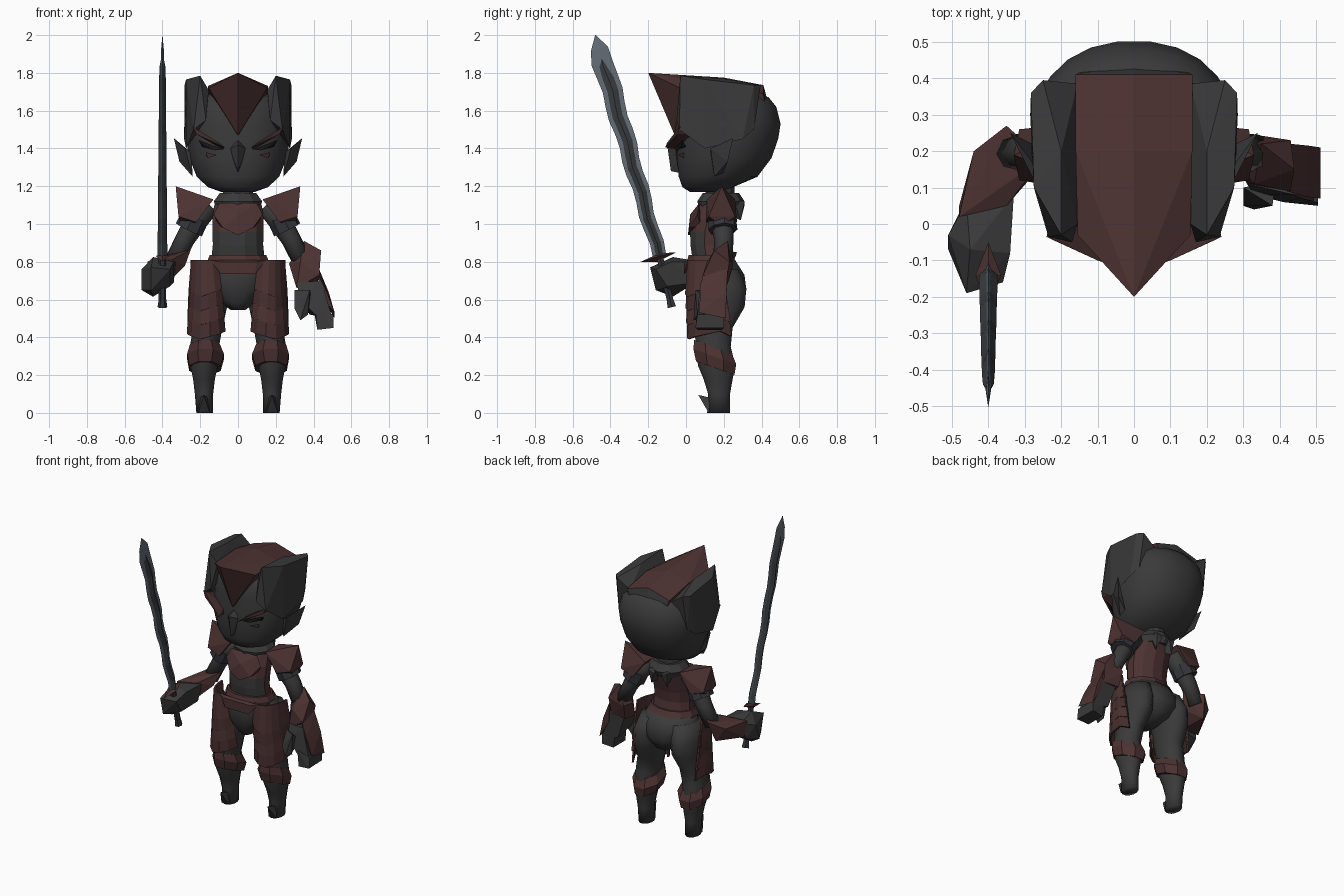
import bpy, bmesh, math
from mathutils import Vector


def material(name, rgb):
    m = bpy.data.materials.new(name)
    m.diffuse_color = (*rgb, 1)
    return m


GRAY = material("charcoal cloth", (0.042, 0.042, 0.042))
RED = material("dull red armour", (0.075, 0.032, 0.032))
DARKRED = material("deep red plates", (0.062, 0.027, 0.027))
BLACK = material("near black", (0.010, 0.009, 0.009))
SLATE = material("dark slate", (0.034, 0.036, 0.042))
STEEL = material("blade steel", (0.13, 0.155, 0.185))
CORE = material("blade core", (0.045, 0.05, 0.054))


def finish(name, bm, mat, mirror=False, smooth=False):
    bmesh.ops.recalc_face_normals(bm, faces=bm.faces[:])
    me = bpy.data.meshes.new(name)
    bm.to_mesh(me)
    bm.free()
    me.materials.append(mat)
    for p in me.polygons:
        p.use_smooth = smooth
    ob = bpy.data.objects.new(name, me)
    bpy.context.scene.collection.objects.link(ob)
    if mirror:
        ob.modifiers.new("mirror", 'MIRROR')
    return ob


def hull(name, pts, mat, mirror=False):
    """Faceted convex part from a few corner points."""
    bm = bmesh.new()
    vs = [bm.verts.new(p) for p in pts]
    bmesh.ops.convex_hull(bm, input=vs)
    loose = [v for v in bm.verts if not v.link_faces]
    bmesh.ops.delete(bm, geom=loose, context='VERTS')
    return finish(name, bm, mat, mirror)


def skin(name, rings, mat, mirror=False, smooth=False):
    """Closed skin over equal-length rings of points."""
    bm = bmesh.new()
    rows = [[bm.verts.new(p) for p in r] for r in rings]
    n = len(rows[0])
    for a, b in zip(rows, rows[1:]):
        for i in range(n):
            bm.faces.new((a[i], a[(i + 1) % n], b[(i + 1) % n], b[i]))
    bm.faces.new(rows[0][::-1])
    bm.faces.new(rows[-1])
    return finish(name, bm, mat, mirror, smooth)


def loft(name, rows, mat, n=12, power=1.0, **kw):
    """rows: (z, centre x, half width, front y, back y)."""
    def bend(c):
        return math.copysign(abs(c) ** power, c)
    rings = []
    for z, x, rx, y0, y1 in rows:
        angs = [2 * math.pi * (i + 0.5) / n for i in range(n)]
        rings.append([(x + rx * bend(math.cos(a)),
                       (y0 + y1) / 2 + (y1 - y0) / 2 * bend(math.sin(a)), z) for a in angs])
    return skin(name, rings, mat, **kw)


def tube(name, path, mat, n=8, **kw):
    """path: (point, radius)."""
    pts = [Vector(p) for p, r in path]
    rings = []
    for i, (p, r) in enumerate(path):
        t = pts[min(i + 1, len(pts) - 1)] - pts[max(i - 1, 0)]
        q = t.to_track_quat('Z', 'Y')
        rings.append([pts[i] + q @ Vector((r * math.cos(2 * math.pi * k / n),
                                           r * math.sin(2 * math.pi * k / n), 0)) for k in range(n)])
    return skin(name, rings, mat, **kw)


# head
loft("head", [(1.17, 0, .09, .02, .2), (1.195, 0, .16, -.02, .25), (1.25, 0, .22, -.04, .38),
              (1.35, 0, .26, -.05, .455), (1.45, 0, .278, -.045, .49), (1.53, 0, .283, -.04, .503),
              (1.62, 0, .265, -.03, .48), (1.67, 0, .225, 0, .44), (1.695, 0, .14, .05, .38)],
     GRAY, n=24, power=.9, smooth=True)
# helmet crest with a forward point, dark at the back
crest = hull("helmet_crest", [(0, -.2, 1.8), (0, .2, 1.775), (0, .41, 1.735)] + [
    p for s in (-1, 1) for p in [(.155 * s, -.03, 1.72), (.16 * s, .2, 1.73), (.16 * s, .41, 1.69)]]
    + [(0, -.06, 1.47), (-.14, .42, 1.62), (.14, .42, 1.62), (0, .44, 1.62)], RED)
crest.data.materials.append(GRAY)
for p in crest.data.polygons:
    if p.normal.y > .6:
        p.material_index = 1
# helmet side fins
hull("helmet_side_fin", [(.155, .385, 1.67), (.155, 0, 1.71), (.2, -.03, 1.785), (.2, .2, 1.77),
                         (.275, .1, 1.765), (.283, .36, 1.735), (.25, .395, 1.735), (.17, -.05, 1.55),
                         (.235, -.035, 1.5), (.275, .1, 1.4), (.285, .3, 1.45), (.26, .36, 1.5)],
     GRAY, True)
# ears
hull("ear", [(.25, .13, 1.38), (.28, .13, 1.4), (.24, .15, 1.25), (.24, .2, 1.27),
             (.34, .25, 1.455), (.31, .22, 1.33)], GRAY, True)
# face mask: brows, eye slits, nose, cheek marks
hull("brow", [(.07, -.11, 1.405), (.1, -.1, 1.43), (.24, -.035, 1.515), (.22, -.045, 1.475),
              (.08, -.04, 1.395), (.22, .06, 1.48), (.1, 0, 1.43)], DARKRED, True)
hull("eye_slit", [(.08, -.06, 1.395), (.21, -.02, 1.445), (.18, -.025, 1.41), (.12, -.05, 1.39),
                  (.1, -.03, 1.4), (.19, 0, 1.41)], BLACK, True)
hull("nose_guard", [(-.04, -.055, 1.40), (.04, -.055, 1.40), (0, -.1, 1.42), (0, -.08, 1.28),
                    (-.025, -.05, 1.34), (.025, -.05, 1.34), (0, -.03, 1.27), (0, -.03, 1.45)], GRAY)
hull("cheek_mark", [(.11, -.042, 1.365), (.17, -.014, 1.38), (.16, -.016, 1.35), (.13, -.025, 1.36),
                    (.17, 0, 1.36)], DARKRED, True)

# neck, collar and the scarf knot behind it
loft("neck", [(1.05, 0, .09, .1, .26), (1.2, 0, .08, .1, .26)], GRAY)
loft("collar", [(1.08, 0, .12, .07, .29), (1.12, 0, .135, .06, .31), (1.165, 0, .1, .09, .28)], GRAY, n=10)
hull("scarf_knot", [(.02, .26, 1.14), (.09, .25, 1.13), (.07, .31, 1.12), (.03, .31, 1.1),
                    (.06, .29, 1.02), (.03, .24, 1.04)], GRAY, True)
# chest armour, with a cloth belly in front
torso = loft("torso", [(.82, 0, .145, .03, .24), (.89, 0, .138, .02, .23), (.96, 0, .14, .018, .24),
                       (1.03, 0, .14, .03, .26), (1.1, 0, .13, .07, .28), (1.14, 0, .09, .11, .27)], RED)
torso.data.materials.append(GRAY)
for p in torso.data.polygons:
    if p.normal.y < -.2 and p.center.z < .99:
        p.material_index = 1
hull("chest_plate", [(-.13, .06, 1.05), (.13, .06, 1.05), (-.08, .02, .98), (.08, .02, .98),
                     (0, .01, .94), (0, .022, 1.05), (0, .08, .96), (-.1, .08, .99), (.1, .08, .99),
                     (-.1, .07, 1.11), (.1, .07, 1.11)], RED)
# belt and hips
loft("belt", [(.765, 0, .165, .005, .28), (.80, 0, .17, .0, .27), (.835, 0, .155, .01, .25)], RED)
hull("belt_front", [(-.15, .01, .81), (.15, .01, .81), (-.09, -.01, .735), (.09, -.01, .735),
                    (-.1, -.012, .8), (.1, -.012, .8), (0, .05, .78)], RED)
loft("hips", [(.8, 0, .165, .02, .27), (.73, 0, .195, .005, .315), (.65, 0, .175, .01, .325),
              (.58, 0, .09, .03, .29), (.545, 0, .04, .06, .2)], GRAY, smooth=True)

# legs
loft("leg", [(.76, .12, .08, .05, .28), (.66, .14, .09, .03, .325), (.56, .145, .09, .03, .315),
             (.45, .16, .08, .04, .25), (.35, .178, .08, .05, .24), (.25, .18, .075, .06, .265),
             (.18, .18, .06, .09, .25), (.1, .18, .05, .115, .235), (0, .177, .045, .11, .235)],
     GRAY, mirror=True, smooth=True)
hull("curled_toe", [(.15, .12, 0), (.21, .12, 0), (.17, .1, .04), (.19, .1, .04), (.18, .065, .095),
                    (.16, .13, .08), (.2, .13, .08)], GRAY, True)
# knee guard, sloping down to the back
knee = loft("knee_guard", [(.24, .175, .09, .045, .265), (.30, .172, .105, .03, .275),
                           (.35, .175, .085, .035, .25)], RED, n=8, mirror=True)
for v in knee.data.vertices:
    v.co.z += .03 - .35 * (v.co.y - .06)

# overlapping thigh plates, wrapping further round the leg lower down
for i in range(4):
    bm = bmesh.new()
    rows = []
    for low in (0, 1):
        row = []
        start = -115 - 10 * i - 14 * low
        stop = 5 + 10 * i + 10 * low
        for j in range(8):
            a = math.radians(start + (stop - start) * j / 7)
            r = .97 + .07 * low
            peak = .055 * (1 - abs(j - 3) / 4) + .04 * (j == 7)
            row.append(bm.verts.new((.15 + .004 * i + .004 * low + .098 * r * math.cos(a),
                                     .165 - .007 * i + (.158 - .009 * i) * r * math.sin(a),
                                     .81 - .075 * i - (.14 + peak) * low)))
        rows.append(row)
    for j in range(7):
        bm.faces.new((rows[0][j], rows[0][j + 1], rows[1][j + 1], rows[1][j]))
    plate = finish("thigh_plate_%d" % (i + 1), bm, DARKRED if i % 2 else RED, True)
    sol = plate.modifiers.new("thickness", 'SOLIDIFY')
    sol.thickness = .012
    sol.offset = 0

# upper arms, cuffs and shoulder pads
tube("upper_arm", [((.15, .19, 1.1), .055), ((.22, .19, 1.02), .062), ((.28, .2, .92), .052),
                   ((.34, .195, .8), .05)], GRAY, mirror=True, smooth=True)
tube("arm_cuff", [((.225, .19, 1.04), .075), ((.26, .195, .97), .078)], SLATE, mirror=True)
hull("shoulder_pad", [(.13, .11, 1.13), (.13, .26, 1.13), (.33, .19, 1.2), (.315, .12, 1.04),
                      (.315, .26, 1.04), (.22, .105, 1.01), (.22, .27, 1.01), (.3, .19, .99)], RED, True)

# left bracer, hand and the red plate over its back
hull("left_bracer", [(.27, .19, .79), (.35, .22, .91), (.44, .15, .86), (.43, .23, .8), (.3, .25, .78),
                     (.31, .11, .66), (.43, .09, .73), (.42, .21, .68), (.31, .22, .68), (.33, .11, .8)], RED)
hull("left_palm", [(.31, .11, .69), (.44, .08, .7), (.44, .21, .7), (.32, .21, .69), (.5, .06, .5),
                   (.495, .2, .5), (.41, .06, .52), (.38, .2, .52), (.46, .07, .64), (.33, .08, .6)], GRAY)
hull("left_fingers", [(.41, .06, .55), (.4, .2, .55), (.505, .06, .52), (.5, .2, .52), (.505, .05, .45),
                      (.5, .2, .45), (.42, .06, .44), (.42, .19, .44)], GRAY)
hull("left_thumb", [(.3, .1, .65), (.38, .05, .65), (.39, .12, .6), (.3, .05, .55), (.33, .04, .49),
                    (.37, .06, .52), (.33, .1, .5)], GRAY)
hull("left_hand_plate", [(.42, .09, .74), (.43, .22, .76), (.47, .075, .64), (.48, .215, .64),
                         (.512, .07, .53), (.512, .21, .5), (.44, .09, .62), (.44, .21, .62)], RED)

# right bracer reaching forward, and fist
hull("right_bracer", [(-.44, .2, .8), (-.35, .27, .85), (-.25, .18, .865), (-.28, .13, .78),
                      (-.38, .22, .71), (-.35, .05, .81), (-.48, .02, .8), (-.48, .05, .7),
                      (-.36, .05, .7)], RED)
hull("right_fist", [(-.46, .06, .79), (-.33, .08, .80), (-.48, .03, .68), (-.34, .05, .69),
                    (-.51, -.03, .76), (-.51, -.07, .65), (-.45, -.07, .825), (-.34, -.08, .8),
                    (-.46, -.19, .77), (-.36, -.16, .76), (-.46, -.16, .65), (-.45, -.07, .615),
                    (-.36, -.1, .67)], GRAY)

# sword grip and guard
tube("sword_grip", [((-.4, -.075, .56), .026), ((-.4, -.085, .6), .02), ((-.4, -.14, .83), .02)], SLATE, n=6)
hull("sword_guard", [(-.4, -.24, .8), (-.4, -.05, .85), (-.435, -.14, .83), (-.365, -.14, .83),
                     (-.4, -.15, .8), (-.4, -.14, .845)], RED)

# wavy blade and its dark core
base, tip = Vector((-.4, -.14, .83)), Vector((-.4, -.48, 2.0))
along = tip - base
side = along.cross(Vector((1, 0, 0))).normalized()


def blade(name, width, thick, end, mat):
    rings = []
    for k in range(17):
        t = end * k / 16
        w = width * (.036 + .024 * t) * min(1, (end - t) / .08 + .02)
        c = base + along * t + side * (.007 * math.sin(8 * math.pi * t / .93) * (t < .9))
        h = Vector((thick * (1 - .4 * t) * min(1, (end - t) / .07 + .05), 0, 0))
        rings.append([c - side * w, c + h, c + side * w, c - h])
    skin(name, rings, mat)


blade("sword_blade", 1.0, .012, 1.0, STEEL)
blade("sword_core", .68, .026, .92, CORE)
